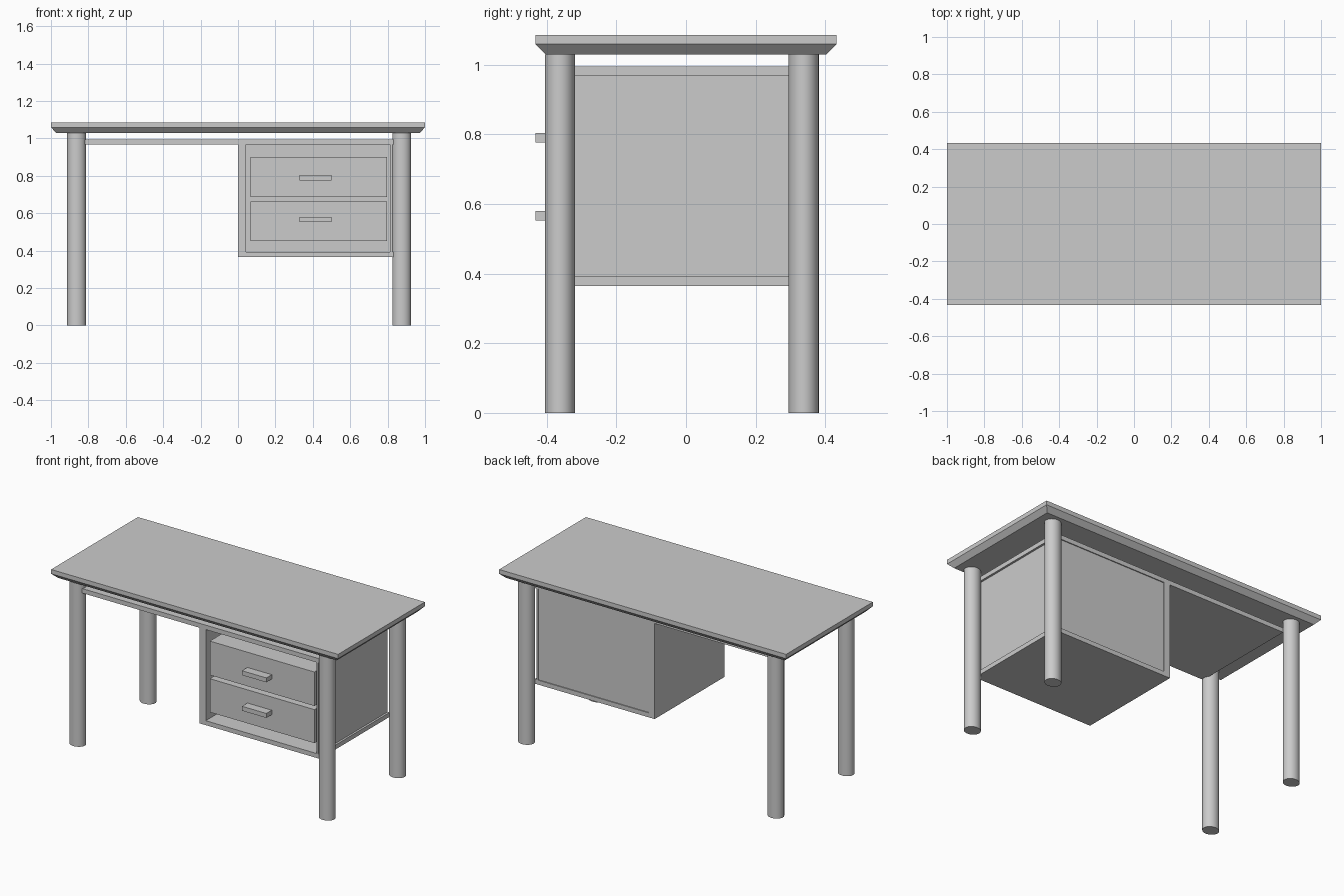
import bpy, bmesh

if "Cube" in bpy.data.objects:
    bpy.data.objects.remove(bpy.data.objects["Cube"])


def finish(name, bm):
    mesh = bpy.data.meshes.new(name)
    bm.to_mesh(mesh)
    bm.free()
    ob = bpy.data.objects.new(name, mesh)
    bpy.context.collection.objects.link(ob)
    return ob


def box(name, x, y, z):
    """Box from (min, max) ranges on each axis."""
    bm = bmesh.new()
    bmesh.ops.create_cube(bm, size=1)
    for v in bm.verts:
        v.co = [(a + b) / 2 + c * (b - a) for (a, b), c in zip((x, y, z), v.co)]
    return finish(name, bm)


# Tabletop: straight upper edge, undercut chamfer below
bm = bmesh.new()
bmesh.ops.create_grid(bm, x_segments=1, y_segments=1, size=1)
for v in bm.verts:
    v.co = (v.co.x, v.co.y * 0.432, 1.086)
for z, inset in ((1.059, 0), (1.03, 0.028)):
    low = min(v.co.z for v in bm.verts)
    edges = [e for e in bm.edges if all(abs(v.co.z - low) < 1e-5 for v in e.verts)]
    new = bmesh.ops.extrude_edge_only(bm, edges=edges)["geom"]
    for v in (g for g in new if isinstance(g, bmesh.types.BMVert)):
        v.co.x -= inset * (1 if v.co.x > 0 else -1)
        v.co.y -= inset * (1 if v.co.y > 0 else -1)
        v.co.z = z
bmesh.ops.holes_fill(bm, edges=[e for e in bm.edges if e.is_boundary])
bmesh.ops.recalc_face_normals(bm, faces=bm.faces)
finish("tabletop", bm)

# Four round legs, slightly oval in section
for side, x in (("left", -0.863), ("right", 0.875)):
    for end, y in (("front", -0.362), ("back", 0.338)):
        bpy.ops.mesh.primitive_cylinder_add(vertices=32, radius=1, depth=1.03,
                                            location=(x, y, 0.515))
        leg = bpy.context.object
        leg.name = f"{end}_{side}_leg"
        leg.scale = (0.05, 0.0435, 1)
        bpy.ops.object.transform_apply(location=False, rotation=False, scale=True)
        bpy.ops.object.shade_smooth_by_angle()

# Under-top board and open-fronted cabinet
depth = (-0.382, 0.312)
box("under_top_board", (-0.826, 0.838), depth, (0.967, 0.995))
box("cabinet_left_panel", (0, 0.043), depth, (0.365, 0.967))
box("cabinet_bottom", (0.043, 0.838), depth, (0.365, 0.393))
box("cabinet_right_panel", (0.813, 0.825), depth, (0.393, 0.967))
box("cabinet_back", (0.043, 0.813), (0.29, 0.306), (0.393, 0.967))

# Drawers with bar handles
for label, z0, z1, h in (("lower", 0.452, 0.663, 0.552), ("upper", 0.686, 0.9, 0.776)):
    box(f"{label}_drawer", (0.068, 0.797), (-0.378, 0.27), (z0, z1))
    box(f"{label}_handle", (0.33, 0.5), (-0.432, -0.376), (h, h + 0.028))
